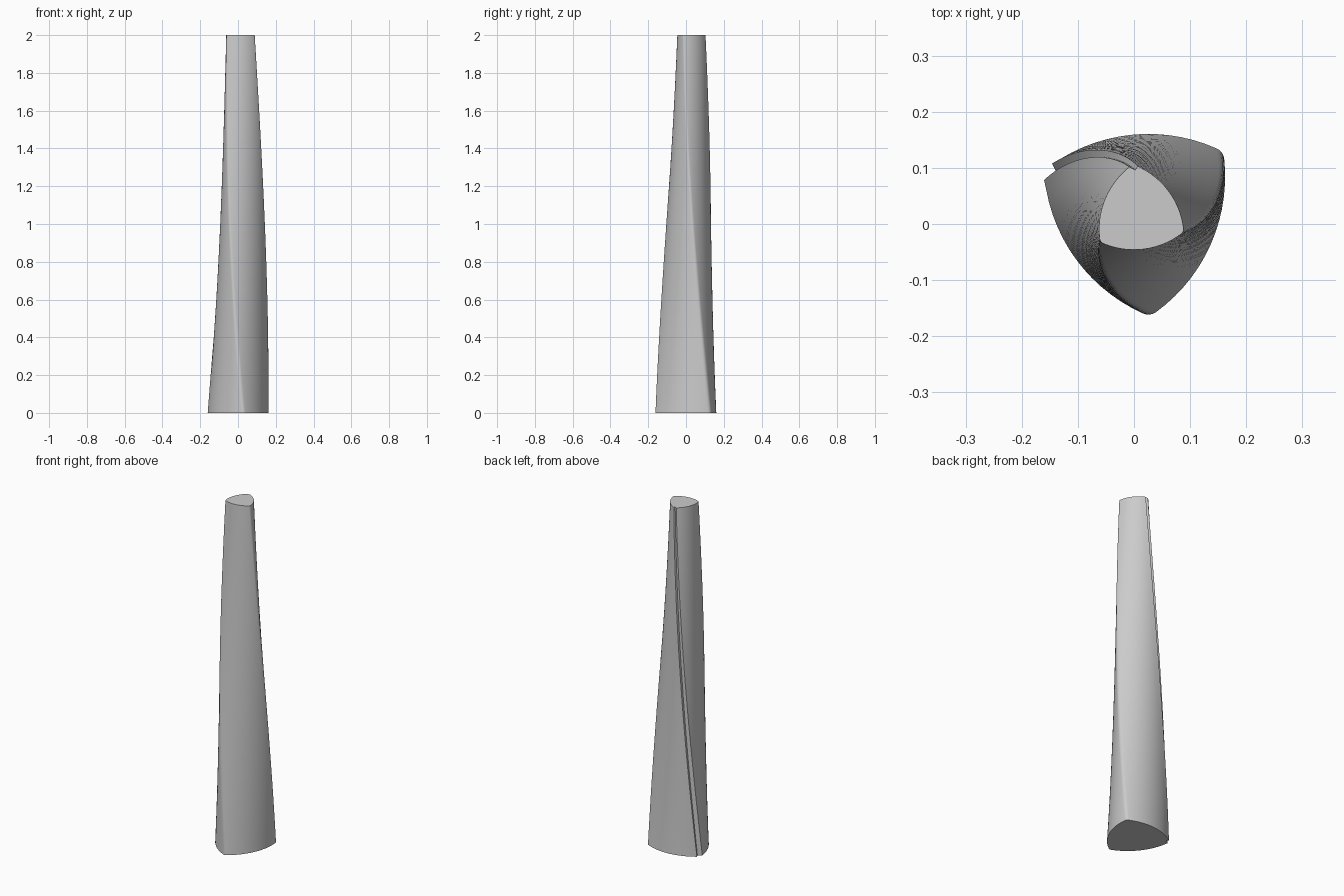
import bpy, bmesh
from math import sin, cos, atan2, degrees, radians, hypot

if "Cube" in bpy.data.objects:
    bpy.data.objects.remove(bpy.data.objects["Cube"])

HEIGHT, LEVELS = 2.0, 48
CENTRE = (0.009, 0.02)
BASE_ANGLE, TWIST, TOP_SCALE = 156, -59, 0.468
WIDTH, ROUND = 0.276, 0.023       # bulging triangle width and corner radius
R = WIDTH / 3 ** 0.5


def polar(r, deg):
    return r * cos(radians(deg)), r * sin(radians(deg))


def arc(c, r, a0, a1, n):
    return [(c[0] + polar(r, a0 + (a1 - a0) * i / n)[0],
             c[1] + polar(r, a0 + (a1 - a0) * i / n)[1]) for i in range(n)]


# Cross-section: rounded bulging triangle with a V notch cut in one corner
def section():
    pts = []
    for k in range(3):
        a = 120 * k
        pts += arc(polar(R, a), ROUND, a - 30, a + 30, 6)
        pts += arc(polar(R, a + 240), WIDTH + ROUND, a + 30, a + 90, 14)
    pol = sorted((degrees(atan2(y, x)), hypot(x, y)) for x, y in pts)
    pol = [p for p in pol if abs(p[0]) > 6]
    pol += [(-5.5, 0.178), (-2, 0.164), (5, 0.179)]
    return sorted(pol)


# Tower: the section lofted upward with taper and twist
prof = section()
bm = bmesh.new()
rings = []
for i in range(LEVELS + 1):
    t = i / LEVELS
    s = 1 + (TOP_SCALE - 1) * t
    ring = []
    for a, r in prof:
        x, y = polar(r * s, a + BASE_ANGLE + TWIST * t)
        ring.append(bm.verts.new((x + CENTRE[0], y + CENTRE[1], HEIGHT * t)))
    rings.append(ring)
n = len(prof)
for lo, hi in zip(rings, rings[1:]):
    for j in range(n):
        k = (j + 1) % n
        bm.faces.new((lo[j], lo[k], hi[k], hi[j]))
bm.faces.new(rings[-1])
bm.faces.new(rings[0][::-1])
bmesh.ops.recalc_face_normals(bm, faces=bm.faces)

mesh = bpy.data.meshes.new("twisted_tower")
bm.to_mesh(mesh)
bm.free()
tower = bpy.data.objects.new("twisted_tower", mesh)
bpy.context.collection.objects.link(tower)
bpy.context.view_layer.objects.active = tower
tower.select_set(True)
bpy.ops.object.shade_smooth_by_angle(angle=radians(35))
